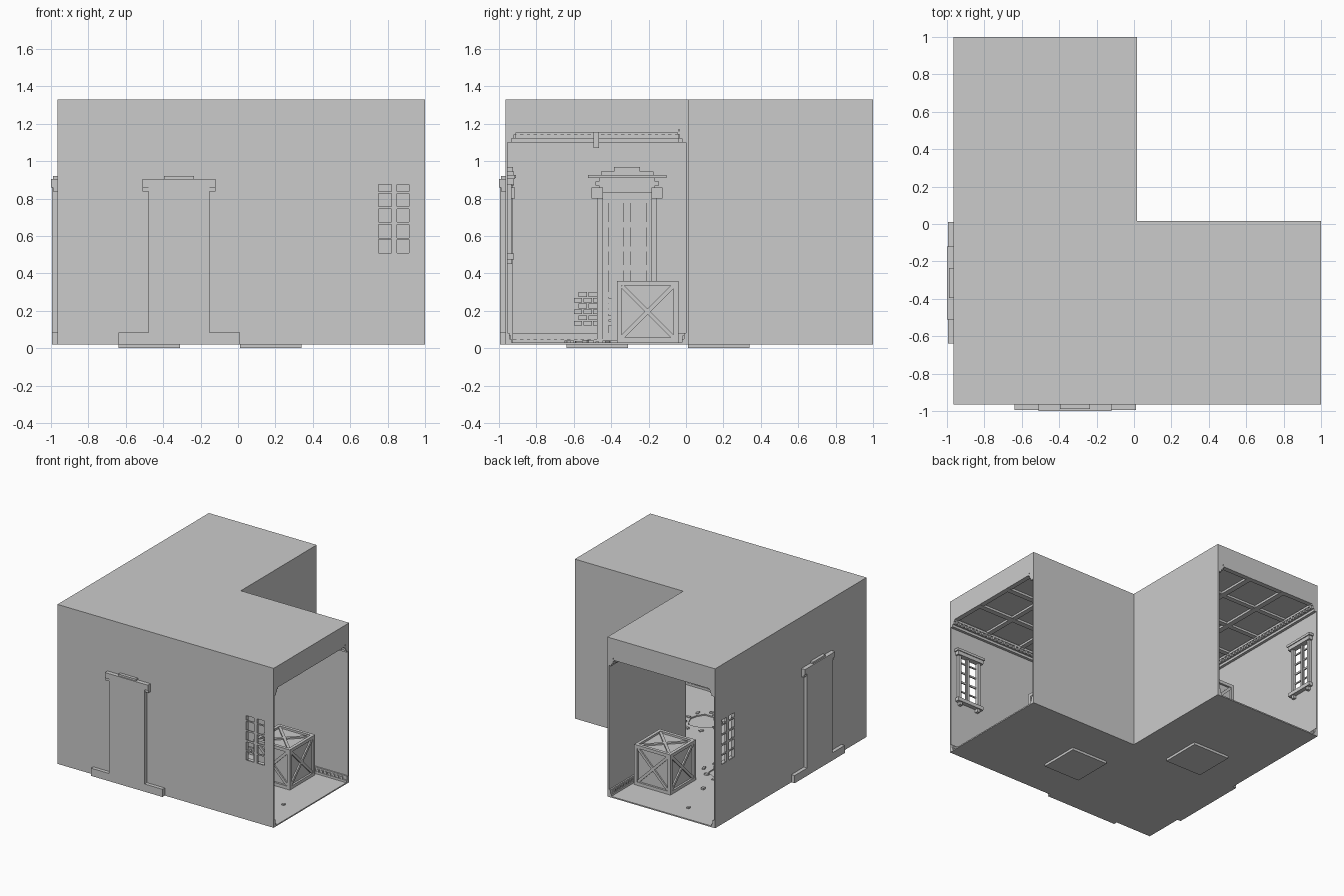
import bpy, bmesh, random
from math import pi, cos, sin, atan2, hypot
from mathutils import Matrix, Vector

if "Cube" in bpy.data.objects:
    bpy.data.objects.remove(bpy.data.objects["Cube"])

random.seed(4)
SWAP = Matrix(((0, 1, 0, 0), (1, 0, 0, 0), (0, 0, 1, 0), (0, 0, 0, 1)))


def add_box(bm, x0, x1, y0, y1, z0, z1, m=Matrix()):
    c = Matrix.Translation(((x0 + x1) / 2, (y0 + y1) / 2, (z0 + z1) / 2))
    s = Matrix.Diagonal((x1 - x0, y1 - y0, z1 - z0, 1))
    bmesh.ops.create_cube(bm, size=1, matrix=m @ c @ s)


def add_prism(bm, pts, offset):
    f = bm.faces.new([bm.verts.new(p) for p in pts])
    r = bmesh.ops.extrude_face_region(bm, geom=[f])
    bmesh.ops.translate(bm, vec=offset, verts=[v for v in r['geom'] if isinstance(v, bmesh.types.BMVert)])


def finish(name, bm, twin=True):
    """Make the object; with twin, also its reflection in the other wing."""
    made = []
    for suffix in (['_front', '_left'] if twin else ['']):
        if suffix == '_left':
            bm.transform(SWAP)
        bmesh.ops.recalc_face_normals(bm, faces=bm.faces[:])
        me = bpy.data.meshes.new(name + suffix)
        bm.to_mesh(me)
        ob = bpy.data.objects.new(name + suffix, me)
        bpy.context.collection.objects.link(ob)
        made.append(ob)
    bm.free()
    return made


def boxes(name, items, twin=True):
    bm = bmesh.new()
    for b in items:
        add_box(bm, *b)
    return finish(name, bm, twin)


def l_prism(name, lo, hi, end, z0, z1):
    bm = bmesh.new()
    pts = [(lo, lo), (end, lo), (end, hi), (hi, hi), (hi, end), (lo, end)]
    add_prism(bm, [(x, y, z0) for x, y in pts], (0, 0, z1 - z0))
    return finish(name, bm, False)[0]


# corridor shell, cut by the interior, window panes and floor pits
W, IN = -0.955, 0.0
shell = l_prism('corridor_shell', -0.965, 0.015, 1.0, 0.02, 1.33)
cutters = [l_prism('interior_cutter', W, IN, 1.2, 0.03, 1.17)]
rows = [(0.51, 0.58), (0.59, 0.66), (0.675, 0.745), (0.758, 0.828), (0.838, 0.875)]
cols = [(0.75, 0.82), (0.85, 0.915)]
cutters += boxes('pane_cutter', [(a, b, -1.05, -0.9, c, d) for a, b in cols for c, d in rows])
pit = bmesh.new()
ring = []
for i in range(12):
    r = random.uniform(0.10, 0.155)
    ring.append((0.175 + r * cos(i * pi / 6), -0.475 + r * sin(i * pi / 6), 0.015))
add_prism(pit, ring, (0, 0, 0.03))
cutters += finish('pit_cutter', pit)
bpy.context.view_layer.objects.active = shell
for c in cutters:
    mod = shell.modifiers.new('cut', 'BOOLEAN')
    mod.operation, mod.solver, mod.object = 'DIFFERENCE', 'EXACT', c
    bpy.ops.object.modifier_apply(modifier=mod.name)
    bpy.data.objects.remove(c)

# pit floors below the broken tiles, with loose chips
boxes('pit_floor', [(0.01, 0.34, -0.64, -0.31, 0, 0.02)])
bm = bmesh.new()
for i in range(9):
    a, r = i * 0.7, random.uniform(0.13, 0.18)
    m = Matrix.Translation((0.175 + r * cos(a), -0.475 + r * sin(a), 0.03)) @ Matrix.Rotation(a * 2, 4, 'Z')
    add_box(bm, -0.018, 0.018, -0.01, 0.01, -0.002, random.uniform(0.006, 0.014), m)
add_box(bm, 0.49, 0.515, -0.52, -0.495, 0.03, 0.045)
add_box(bm, 0.83, 0.85, -0.62, -0.60, 0.03, 0.04)
finish('floor_rubble', bm)

# outer back of each doorway
D = -0.315
boxes('doorway_outside', [
    (-0.64, 0.01, -0.995, -0.96, 0.02, 0.083),
    (D - 0.163, D + 0.163, -0.995, -0.96, 0.083, 0.86),
    (D - 0.195, D + 0.195, -0.999, -0.96, 0.86, 0.905),
    (D - 0.195, D - 0.135, -0.99, -0.96, 0.838, 0.86),
    (D + 0.135, D + 0.195, -0.99, -0.96, 0.838, 0.86),
    (D - 0.08, D + 0.08, -0.99, -0.96, 0.905, 0.92)])

# inner door: frame, muntins and lower panels
door = [(D - 0.13, D + 0.13, W, W + 0.008, 0.03, 0.83)]
for s in (-1, 1):
    for a, b, depth, z0, z1 in [(0.13, 0.16, 0.03, 0.03, 0.86), (0.10, 0.13, 0.018, 0.03, 0.80),
                                (0.13, 0.19, 0.04, 0.80, 0.86), (0.035, 0.085, 0.014, 0.12, 0.24),
                                (0.035, 0.085, 0.014, 0.28, 0.40)]:
        x0, x1 = sorted((D + s * a, D + s * b))
        door.append((x0, x1, W, W + depth, z0, z1))
door.append((D - 0.02, D + 0.02, W, W + 0.018, 0.03, 0.80))
for z in (0.05, 0.255, 0.43, 0.53, 0.66, 0.79):
    door.append((D - 0.13, D + 0.13, W, W + 0.016, z - 0.014, z + 0.014))
boxes('door', door)
boxes('door_lintel', [(D - 0.15, D + 0.15, W, W + 0.03, 0.83, 0.91),
                      (D - 0.17, D + 0.17, W, W + 0.036, 0.87, 0.89),
                      (D - 0.21, D + 0.21, W, W + 0.045, 0.91, 0.926),
                      (D - 0.14, D + 0.14, W, W + 0.035, 0.926, 0.945),
                      (D - 0.07, D + 0.07, W, W + 0.03, 0.945, 0.968)])

# inner window surround
boxes('window_frame', [(0.725, 0.75, W, W + 0.022, 0.50, 0.885),
                       (0.915, 0.94, W, W + 0.022, 0.50, 0.885),
                       (0.825, 0.845, W, W + 0.012, 0.50, 0.885),
                       (0.71, 0.955, W, W + 0.035, 0.875, 0.905),
                       (0.70, 0.965, W, W + 0.042, 0.905, 0.925),
                       (0.71, 0.955, W, W + 0.035, 0.475, 0.505),
                       (0.735, 0.76, W, W + 0.025, 0.45, 0.475),
                       (0.905, 0.93, W, W + 0.025, 0.45, 0.475)])

# toothed crown and skirting on the outer (+1) and inner (-1) walls
crown, skirting = [], []
for wall, s, x0 in ((W, 1, W), (IN, -1, -0.04)):
    def strip(a, b, d0, d1, z0, z1):
        return (a, b, *sorted((wall + s * d0, wall + s * d1)), z0, z1)
    crown += [strip(x0, 1, 0, 0.022, 1.10, 1.125), strip(x0, 1, 0, 0.035, 1.12, 1.17),
              strip(x0, 1, 0, 0.045, 1.142, 1.16)]
    skirting += [strip(x0, 1, 0, 0.012, 0.03, 0.08), strip(x0, 1, 0, 0.022, 0.03, 0.048)]
    x = x0 + 0.05
    while x < 0.98:
        crown.append(strip(x, x + 0.018, 0.03, 0.043, 1.122, 1.143))
        skirting.append(strip(x, x + 0.018, 0.01, 0.02, 0.047, 0.068))
        x += 0.036
boxes('crown_moulding', crown)
boxes('skirting', skirting)

# coffered ceiling beams and a small centre boss
beams = []
for y in (-0.64, -0.315):
    beams.append((-0.92, 1, y - 0.022, y + 0.022, 1.152, 1.172))
for x in (0.01, 0.335, 0.66, 0.98):
    beams.append((x - 0.02, x + 0.02, -0.92, -0.04, 1.153, 1.172))
boxes('ceiling_beams', beams)
boxes('ceiling_boss', [(-0.495, -0.465, -0.495, -0.465, 1.07, 1.172)], False)

# broken plaster patch with exposed bricks beside each door
bm = bmesh.new()
outline = [(-0.92, 0.40), (-0.80, 0.38), (-0.68, 0.33), (-0.5, 0.30), (-0.5, 0.13), (-0.62, 0.15), (-0.75, 0.19), (-0.92, 0.21)]
add_prism(bm, [(x, W - 0.002, z) for x, z in outline], (0, 0.006, 0))
for row in range(6):
    for col in range(4):
        x = -0.60 + col * 0.052 + (row % 2) * 0.026
        z = 0.12 + row * 0.031
        add_box(bm, x, x + 0.045, W, W + random.uniform(0.012, 0.02), z, z + 0.025)
finish('exposed_bricks', bm)

# crates: core, edge bars and crossed braces on every face
bm = bmesh.new()
H, T = 0.165, 0.026
add_box(bm, *([-H + 0.016, H - 0.016] * 3))
pre = Matrix.Translation((0.565, -0.205, 0.03 + H))
bm.transform(pre)
for axis in 'XYZ':
    rot = {'X': Matrix.Rotation(pi / 2, 4, 'Y'), 'Y': Matrix.Rotation(pi / 2, 4, 'X'), 'Z': Matrix()}[axis]
    for sx in (-1, 1):
        for sy in (-1, 1):
            cx, cy = sx * (H - T / 2), sy * (H - T / 2)
            add_box(bm, cx - T / 2, cx + T / 2, cy - T / 2, cy + T / 2, -H, H, pre @ rot)
        for t in (-1, 1):
            L = (H - T) * 1.41
            z0, z1 = sorted((sx * (H - 0.02), sx * (H - 0.005)))
            add_box(bm, -L, L, -0.011, 0.011, z0, z1, pre @ rot @ Matrix.Rotation(t * pi / 4, 4, 'Z'))
finish('crate', bm)
